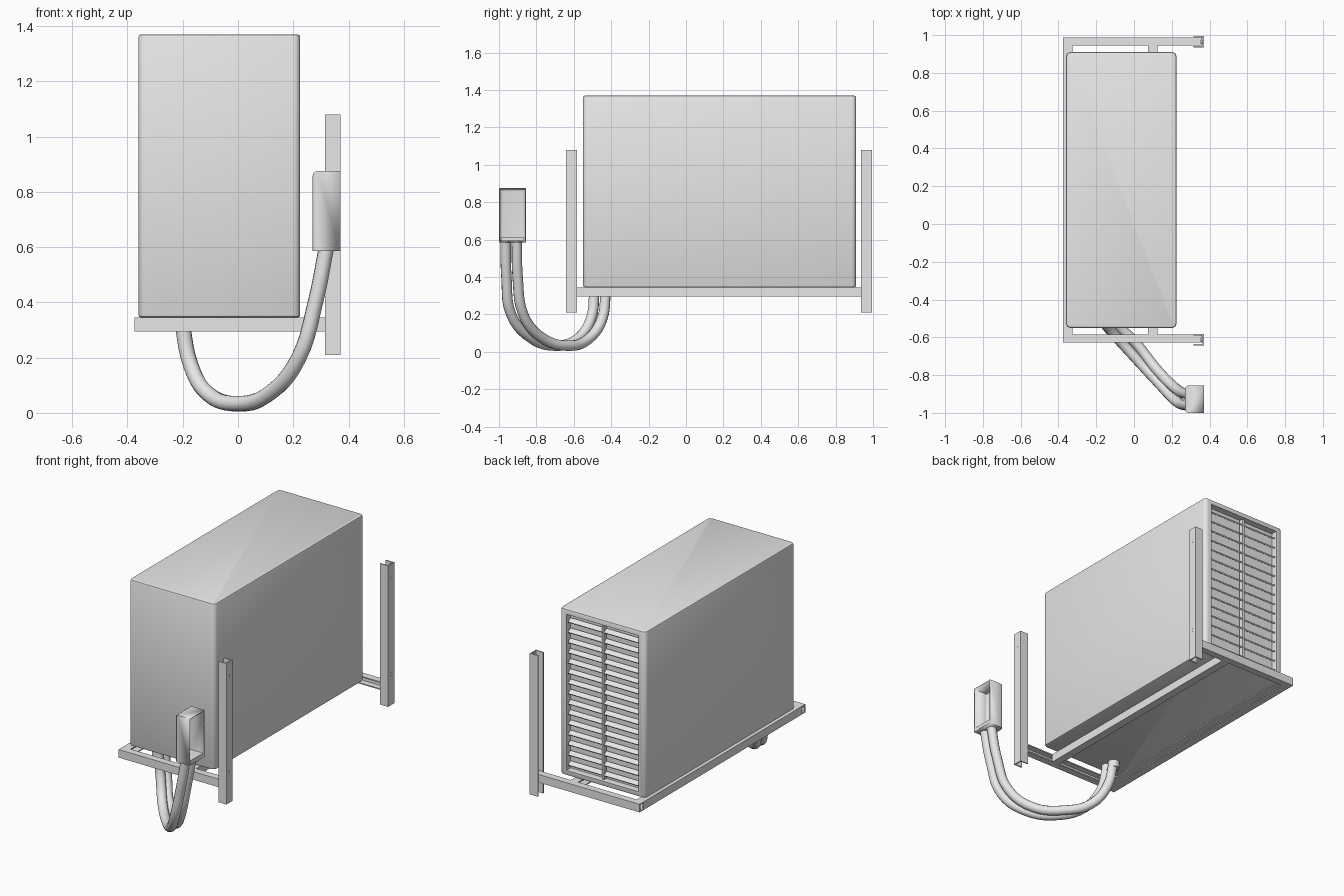
import bpy, bmesh, math
from mathutils import Matrix, Vector

if "Cube" in bpy.data.objects:
    bpy.data.objects.remove(bpy.data.objects["Cube"], do_unlink=True)

grey = bpy.data.materials.new("light_grey")
grey.use_nodes = True
grey.diffuse_color = (0.8, 0.8, 0.8, 1)
grey.node_tree.nodes["Principled BSDF"].inputs["Base Color"].default_value = (0.8, 0.8, 0.8, 1)


def finish(bm, name, smooth=False):
    bmesh.ops.recalc_face_normals(bm, faces=bm.faces)
    mesh = bpy.data.meshes.new(name)
    bm.to_mesh(mesh)
    bm.free()
    mesh.materials.append(grey)
    obj = bpy.data.objects.new(name, mesh)
    bpy.context.collection.objects.link(obj)
    if smooth:
        bpy.ops.object.select_all(action='DESELECT')
        obj.select_set(True)
        bpy.context.view_layer.objects.active = obj
        bpy.ops.object.shade_smooth_by_angle(angle=math.radians(40))
    return obj


def add_box(bm, lo, hi, turn=0):
    lo, hi = Vector(lo), Vector(hi)
    mat = (Matrix.Translation((lo + hi) / 2) @ Matrix.Rotation(turn, 4, 'X')
           @ Matrix.Diagonal((*(hi - lo), 1)))
    bmesh.ops.create_cube(bm, size=1, matrix=mat)


def add_rod(bm, centre, radius, depth, axis, sides=16):
    rot = Vector((0, 0, 1)).rotation_difference(Vector(axis)).to_matrix().to_4x4()
    bmesh.ops.create_cone(bm, cap_ends=True, segments=sides, radius1=radius, radius2=radius,
                          depth=depth, matrix=Matrix.Translation(centre) @ rot)


def channel(name, origin, opening, side, along, depth, width, length, wall=0.007):
    """U profile: web at origin, flanges pointing to opening, extruded along an axis."""
    o, u, v, w = Vector(origin), Vector(opening), Vector(side), Vector(along)
    half = [(0, width / 2), (depth, width / 2), (depth, width / 2 - wall), (wall, width / 2 - wall)]
    profile = half + [(a, -b) for a, b in reversed(half)]
    bm = bmesh.new()
    face = bm.faces.new([bm.verts.new(o + u * a + v * b) for a, b in profile])
    new = bmesh.ops.extrude_face_region(bm, geom=[face])["geom"]
    bmesh.ops.translate(bm, vec=w * length, verts=[g for g in new if isinstance(g, bmesh.types.BMVert)])
    return finish(bm, name)


# Cabinet with rounded corners and a recessed opening at the back
bm = bmesh.new()
add_box(bm, (-0.36, -0.55, 0.345), (0.225, 0.91, 1.37))
upright = [e for e in bm.edges if abs(e.verts[0].co.z - e.verts[1].co.z) > 0.5]
bmesh.ops.bevel(bm, geom=upright, offset=0.025, segments=4, profile=0.5, affect='EDGES')
rims = [e for e in bm.edges if abs(e.verts[0].co.z - e.verts[1].co.z) < 0.01]
bmesh.ops.bevel(bm, geom=rims, offset=0.01, segments=2, profile=0.5, affect='EDGES')
bm.normal_update()
back = max(bm.faces, key=lambda f: f.normal.y * f.calc_area())
bmesh.ops.inset_individual(bm, faces=[back], thickness=0.03)
bmesh.ops.inset_individual(bm, faces=[back], thickness=0.001, depth=-0.04)
finish(bm, "cabinet", True)

# Grille slats and centre bar
bm = bmesh.new()
slats, low, high = 15, 0.385, 1.33
for i in range(slats):
    z = low + (high - low) * (i + 0.5) / slats
    add_box(bm, (-0.306, 0.877, z - 0.004), (0.171, 0.907, z + 0.004), math.radians(-35))
add_box(bm, (-0.075, 0.88, low), (-0.06, 0.906, high))
finish(bm, "back_grille")

# Wall posts, cross arms and long rails
X, Y, Z = Vector((1, 0, 0)), Vector((0, 1, 0)), Vector((0, 0, 1))
for name, y, arm_y, inward in (("front", -0.612, -0.628, Y), ("back", 0.965, 0.988, -Y)):
    channel(name + "_post", (0.37, y, 0.21), -X, Y, Z, 0.055, 0.06, 0.87)
    channel(name + "_arm", (-0.375, arm_y, 0.32), inward, Z, X, 0.043, 0.05, 0.735)
    bm = bmesh.new()
    for z in (0.4, 0.99):
        add_rod(bm, (0.362, y, z), 0.009, 0.018, X, 12)
    finish(bm, name + "_post_screws")
channel("outer_rail", (-0.375, -0.59, 0.32), X, Z, Y, 0.05, 0.05, 1.54)
channel("inner_rail", (0.125, -0.59, 0.32), -X, Z, Y, 0.05, 0.05, 1.54)

# Wall connector cover, open towards the wall
bm = bmesh.new()
add_box(bm, (0.27, -1.0, 0.585), (0.37, -0.855, 0.875))
bmesh.ops.delete(bm, geom=[f for f in bm.faces if f.calc_center_median().x > 0.36], context='FACES_ONLY')
edges = [e for e in bm.edges if all(v.co.x < 0.28 for v in e.verts)
         and max(v.co.z for v in e.verts) > 0.8]
bmesh.ops.bevel(bm, geom=edges, offset=0.018, segments=3, profile=0.5, affect='EDGES')
cover = finish(bm, "connector_cover", True)
bm = bmesh.new()
bm.from_mesh(cover.data)
bm.normal_update()
wall_face = min(bm.faces, key=lambda f: f.calc_center_median().x)
if wall_face.normal.x > 0:
    bmesh.ops.reverse_faces(bm, faces=bm.faces)
bm.to_mesh(cover.data)
bm.free()
shell = cover.modifiers.new("shell", 'SOLIDIFY')
shell.thickness, shell.offset = 0.008, -1

bm = bmesh.new()
add_box(bm, (0.28, -0.99, 0.592), (0.368, -0.865, 0.612))
finish(bm, "connector_base")

# Pair of hanging pipes with collars under the cabinet
path = [(0.32, 0.6), (0.28, 0.4), (0.22, 0.2), (0.12, 0.075),
        (0, 0.033), (-0.11, 0.07), (-0.17, 0.17), (-0.205, 0.345)]
runs = {"outer": (-0.965, -0.96, -0.935, -0.83, -0.7, -0.58, -0.51, -0.488),
        "inner": (-0.905, -0.9, -0.87, -0.77, -0.62, -0.52, -0.45, -0.428)}
for name, ys in runs.items():
    curve = bpy.data.curves.new(name + "_pipe", 'CURVE')
    curve.dimensions = '3D'
    curve.bevel_depth, curve.bevel_resolution, curve.resolution_u = 0.028, 4, 5
    curve.use_fill_caps = True
    spline = curve.splines.new('BEZIER')
    spline.bezier_points.add(len(path) - 1)
    for p, (x, z), y in zip(spline.bezier_points, path, ys):
        p.co = (x, y, z)
        p.handle_left_type = p.handle_right_type = 'AUTO'
    curve.materials.append(grey)
    bpy.context.collection.objects.link(bpy.data.objects.new(name + "_pipe", curve))
    bm = bmesh.new()
    add_rod(bm, (-0.205, ys[-1], 0.325), 0.033, 0.045, Z, 20)
    finish(bm, name + "_pipe_collar", True)
